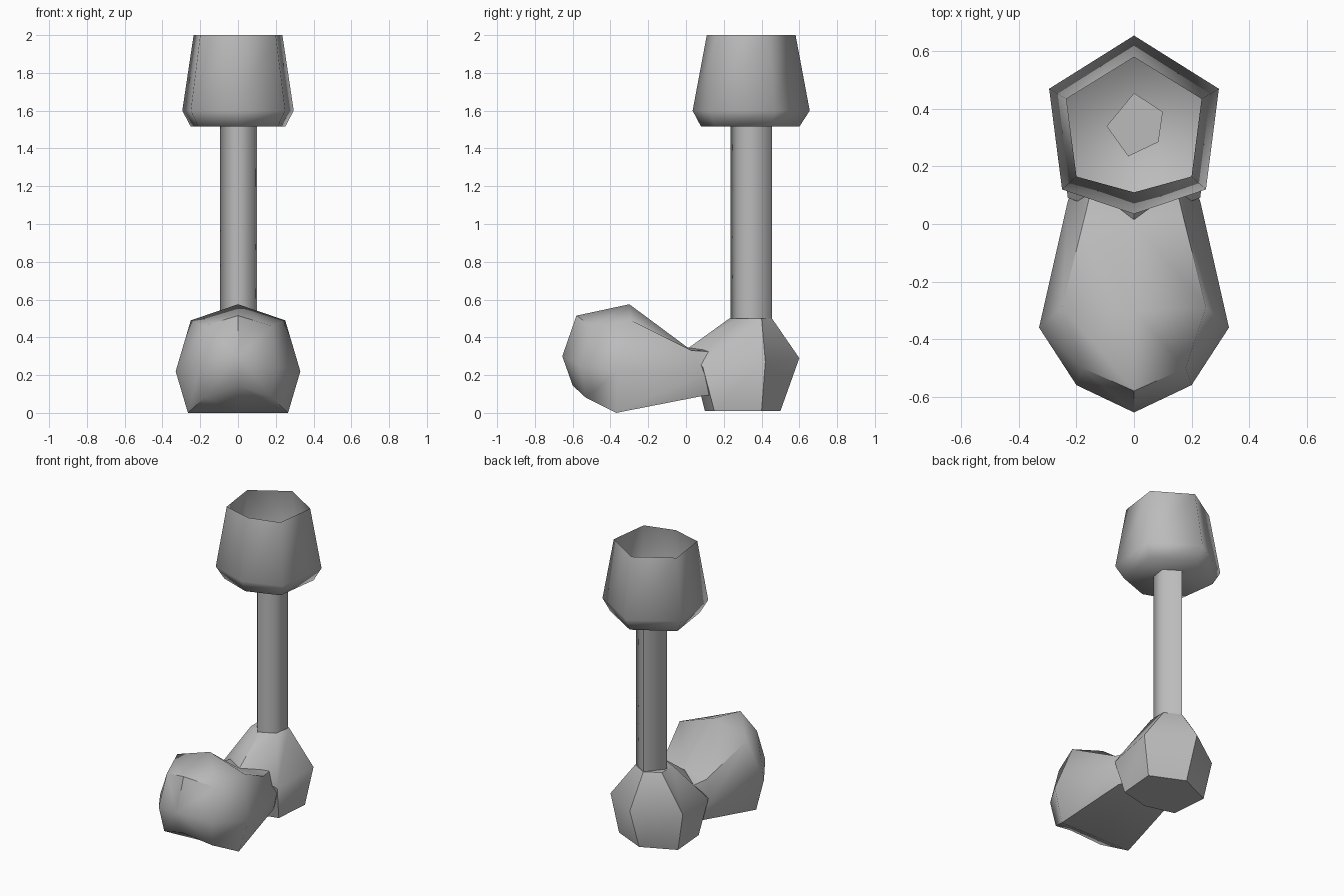
import bpy
import bmesh
import math

default_cube = bpy.data.objects.get("Cube")
if default_cube:
    bpy.data.objects.remove(default_cube, do_unlink=True)

# Single plain colour
grey = bpy.data.materials.new("plain grey")
grey.use_nodes = True
colour = (0.5, 0.5, 0.5, 1)
grey.diffuse_color = colour
grey.node_tree.nodes["Principled BSDF"].inputs["Base Color"].default_value = colour


def mirrored(half):
    """Close a half section, listed from centre line to centre line, across x."""
    return half + [(-x, y, z) for x, y, z in reversed(half) if x > 0]


def level(points, z):
    """Place a flat outline at a height."""
    return [(x, y, z) for x, y in points]


def loft(name, rings, cap_start=True, cap_end=True, tip=None, angle=50):
    """Skin a run of matching rings, with optional caps or a pointed end."""
    bm = bmesh.new()
    loops = [[bm.verts.new(p) for p in ring] for ring in rings]
    count = len(loops[0])
    for lower, upper in zip(loops, loops[1:]):
        for i in range(count):
            j = (i + 1) % count
            bm.faces.new((lower[i], lower[j], upper[j], upper[i]))
    if cap_start:
        bm.faces.new(loops[0])
    if tip:
        point = bm.verts.new(tip)
        for i in range(count):
            bm.faces.new((loops[-1][i], loops[-1][(i + 1) % count], point))
    elif cap_end:
        bm.faces.new(loops[-1])
    bmesh.ops.recalc_face_normals(bm, faces=bm.faces)
    mesh = bpy.data.meshes.new(name)
    bm.to_mesh(mesh)
    bm.free()
    mesh.materials.append(grey)
    obj = bpy.data.objects.new(name, mesh)
    bpy.context.collection.objects.link(obj)
    bpy.ops.object.select_all(action="DESELECT")
    obj.select_set(True)
    bpy.context.view_layer.objects.active = obj
    bpy.ops.object.shade_smooth_by_angle(angle=math.radians(angle))
    return obj


# Toe: sections from inside the heel forward to the pointed front
inside = [(0, .2, .34), (.13, .2, .32), (.18, .2, .2), (.14, .2, .1), (0, .2, .1)]
instep = [(0, .01, .345), (.17, .03, .33), (.23, .08, .2), (.2, .09, .09), (0, .09, .09)]
ball = [(0, -.3, .575), (.25, -.29, .49), (.33, -.36, .22), (.265, -.37, 0), (0, -.37, 0)]
front = [(0, -.58, .515), (.18, -.5, .46), (.2, -.56, .25), (.18, -.53, .08), (0, -.6, .145)]
loft("shoe_toe", [mirrored(r) for r in (inside, instep, ball, front)], tip=(0, -.655, .3))

# Heel: six-sided block narrowing to the ankle
sole = [(0, .1, .01), (.2, .15, .01), (.22, .4, .01), (0, .5, .01)]
middle = [(0, .015, .345), (.23, .09, .24), (.27, .42, .27), (0, .6, .29)]
ankle = [(0, .23, .5), (.1, .28, .5), (.1, .4, .5), (0, .455, .5)]
loft("shoe_heel", [mirrored(r) for r in (sole, middle, ankle)])

# Leg: slightly irregular five-sided post
post = [(0, .455), (.1, .39), (.085, .285), (-.02, .235), (-.095, .34)]
loft("leg", [level(post, z) for z in (.48, .79, .97, 1.53)], angle=80)

# Trouser cuff: flared six-sided cup, open at the top
rim = [(0, .11, 2), (.2, .165, 2), (.235, .435, 2), (0, .58, 2)]
flare = [(0, .035, 1.6), (.25, .12, 1.6), (.295, .47, 1.6), (0, .655, 1.6)]
base = [(0, .08, 1.515), (.21, .155, 1.515), (.25, .45, 1.515), (0, .6, 1.515)]
loft("trouser_cuff", [mirrored(r) for r in (base, flare, rim)], cap_end=False, angle=65)
